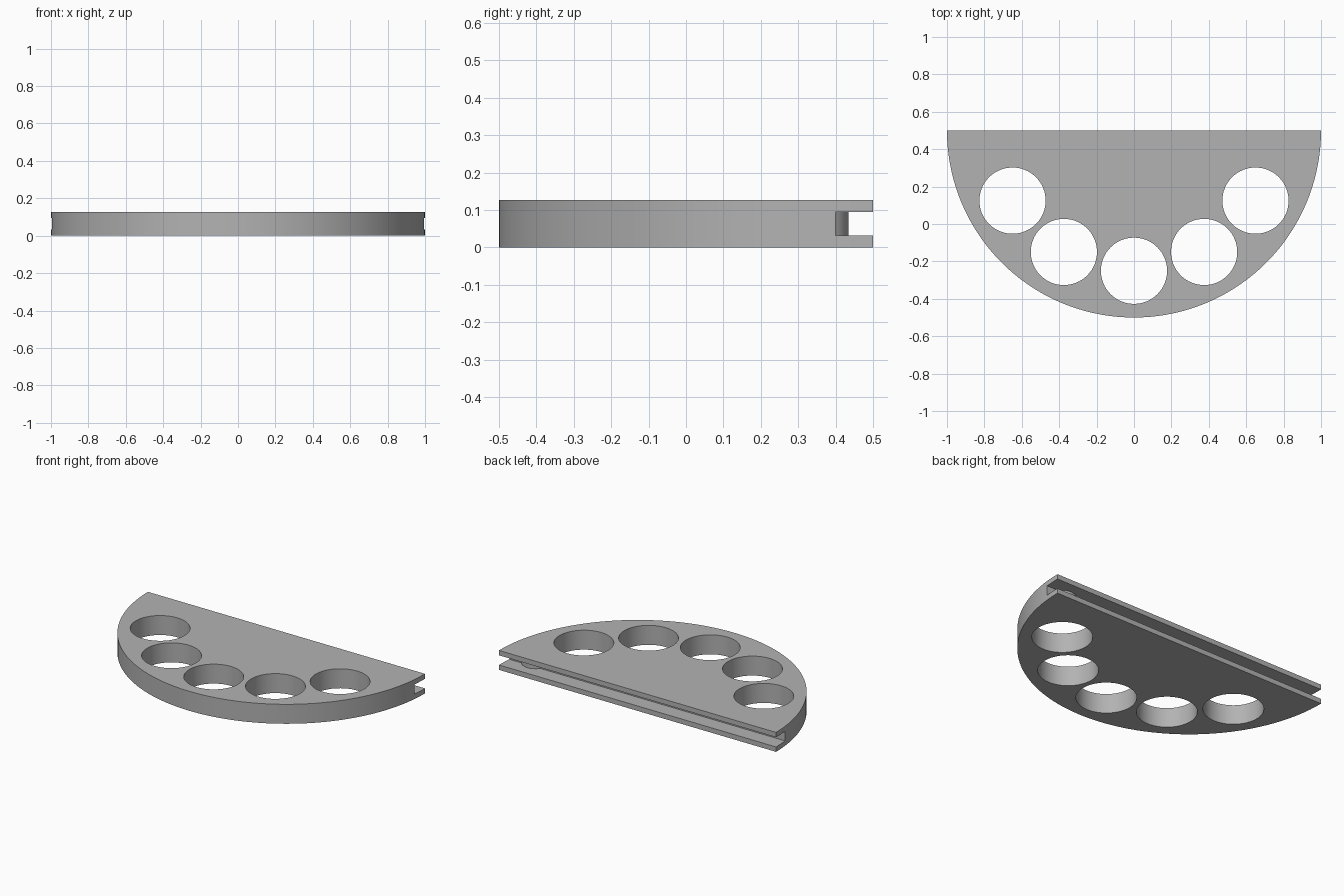
import bpy, bmesh
from math import sin, cos, pi, radians, asin

cube = bpy.data.objects.get("Cube")
if cube:
    bpy.data.objects.remove(cube, do_unlink=True)

THICK = 0.127
EDGE_Y = 0.5          # straight back edge, centre of the half disc
grey = bpy.data.materials.new("plain_grey")
grey.use_nodes = True
COLOUR = (0.45, 0.45, 0.45, 1)
grey.diffuse_color = COLOUR
grey.node_tree.nodes["Principled BSDF"].inputs["Base Color"].default_value = COLOUR


def arc(cx, cy, r, start, end, steps):
    return [(cx + r * cos(start + (end - start) * i / steps),
             cy + r * sin(start + (end - start) * i / steps)) for i in range(steps + 1)]


def prism(name, outline, z0, z1):
    """Extrude a counter-clockwise plan outline from z0 to z1."""
    bm = bmesh.new()
    face = bm.faces.new([bm.verts.new((x, y, z0)) for x, y in outline])
    top = bmesh.ops.extrude_face_region(bm, geom=[face])
    verts = [v for v in top["geom"] if isinstance(v, bmesh.types.BMVert)]
    bmesh.ops.translate(bm, verts=verts, vec=(0, 0, z1 - z0))
    bmesh.ops.recalc_face_normals(bm, faces=bm.faces)
    mesh = bpy.data.meshes.new(name)
    bm.to_mesh(mesh)
    bm.free()
    mesh.materials.append(grey)
    obj = bpy.data.objects.new(name, mesh)
    bpy.context.collection.objects.link(obj)
    return obj


def cut(target, cutter):
    bpy.context.view_layer.objects.active = target
    mod = target.modifiers.new("cut", "BOOLEAN")
    mod.operation = "DIFFERENCE"
    mod.solver = "EXACT"
    mod.object = cutter
    bpy.ops.object.modifier_apply(modifier=mod.name)
    bpy.data.objects.remove(cutter, do_unlink=True)


# Half-disc body
body = prism("half_disc_holder", arc(0, EDGE_Y, 1, pi, 2 * pi, 72), 0, THICK)

# Five round holes spaced evenly around the arc
for k in range(-2, 3):
    a = radians(30 * k)
    x, y = 0.75 * sin(a), EDGE_Y - 0.75 * cos(a)
    cut(body, prism("hole_cutter", arc(x, y, 0.177, 0, 2 * pi, 64)[:-1], -0.1, 0.3))

# Slot along the straight edge, leaving a rounded stop near the left end
r, depth_y, stop_y = 0.083, 0.4, 0.435
cy = stop_y - r
a = asin((depth_y - cy) / r)
slot = [(-1.2, depth_y)] + arc(0.84, cy, r, pi - a, a, 16) + [(1.2, depth_y), (1.2, 0.7), (-1.2, 0.7)]
cut(body, prism("slot_cutter", slot, 0.032, 0.095))

# Smooth curved walls, sharp rims
bpy.ops.object.select_all(action="DESELECT")
body.select_set(True)
bpy.context.view_layer.objects.active = body
bpy.ops.object.shade_smooth_by_angle(angle=radians(30))
